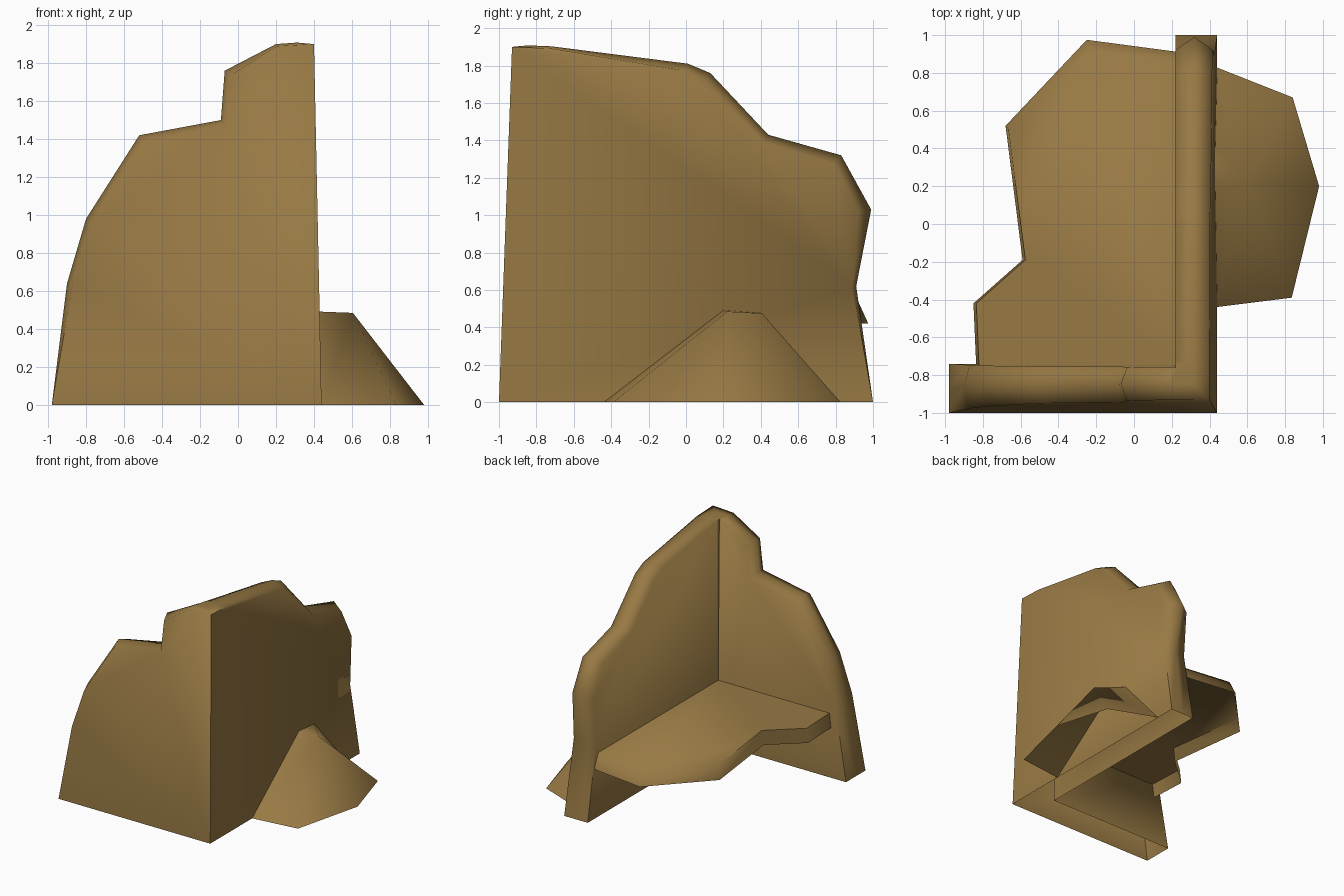
import bpy, bmesh, math
from mathutils import Vector

if "Cube" in bpy.data.objects:
    bpy.data.objects.remove(bpy.data.objects["Cube"])

stone = bpy.data.materials.new("weathered tan stone")
stone.diffuse_color = (0.31, 0.19, 0.057, 1)
stone.use_nodes = True
stone.node_tree.nodes["Principled BSDF"].inputs["Base Color"].default_value = stone.diffuse_color


def finish(bm, name, angle, open_faces):
    bmesh.ops.remove_doubles(bm, verts=bm.verts, dist=0.0005)
    bmesh.ops.recalc_face_normals(bm, faces=bm.faces)
    # the undersides are open shells
    bmesh.ops.delete(bm, geom=[f for f in open_faces if f.is_valid], context='FACES_ONLY')
    me = bpy.data.meshes.new(name)
    bm.to_mesh(me)
    bm.free()
    ob = bpy.data.objects.new(name, me)
    bpy.context.collection.objects.link(ob)
    me.materials.append(stone)
    bpy.ops.object.select_all(action='DESELECT')
    ob.select_set(True)
    bpy.context.view_layer.objects.active = ob
    bpy.ops.object.shade_smooth_by_angle(angle=math.radians(angle))
    return ob


# Leaning wall faces: t = 0 outside, 0.5 ridge, 1 inside
def wall_y(z, t):
    return (1 - t) * (-1 + 0.0367 * z) + t * (-0.74 - 0.0105 * z)


def wall_x(z, t):
    return (1 - t) * (0.44 - 0.021 * z) + t * 0.22


# One broken wall: profile (u, z, inset) from free foot to top, mitred at the corner
def wall(bm, profile, along_x):
    layers = []
    for t in (0, 0.5, 1):
        row = []
        for i, (u, z, d) in enumerate(profile):
            if 0 < i and t != 0.5 and d:
                a = Vector(profile[i - 1][:2])
                b = Vector(profile[min(i + 1, len(profile) - 1)][:2])
                p, q = Vector((u, z)) - a, b - Vector((u, z))
                tan = (p.normalized() + q.normalized()).normalized()
                u += tan.y * d * (1 if along_x else -1)
                z -= abs(tan.x) * d
            row.append((u, wall_y(z, t), z) if along_x else (wall_x(z, t), u, z))
        for z in (1.908 if t == 0.5 else 1.9, 0):   # shared corner column
            row.append((wall_x(z, t), wall_y(z, t), z))
        layers.append([bm.verts.new(c) for c in row])
    out, mid, inn = layers
    bm.faces.new(out)
    bm.faces.new(inn)
    for i in range(len(out) - 2):
        for a, b in ((out, mid), (mid, inn)):
            bm.faces.new((a[i], a[i + 1], b[i + 1], b[i]))
    return bm.faces.new((out[-1], out[0], mid[0], inn[0], inn[-1], mid[-1]))


bm = bmesh.new()
under = [
    wall(bm, [(-0.98, 0, 0), (-0.9, 0.64, 0.03), (-0.8, 0.98, 0.04), (-0.52, 1.42, 0.04),
              (-0.09, 1.5, 0.04), (-0.07, 1.76, 0.04), (0.2, 1.9, 0.012)], True),
    wall(bm, [(1.0, 0, 0), (0.91, 0.62, 0.02), (0.99, 1.03, 0.07), (0.83, 1.32, 0.06),
              (0.44, 1.43, 0.05), (0.13, 1.76, 0.05), (0.01, 1.81, 0.04),
              (-0.72, 1.903, 0.012)], False)]
finish(bm, "broken_corner_walls", 80, under)

# Broken upper floor slab between the walls, its far edge sloping
outline = [(0.24, 0.91), (-0.25, 0.975), (-0.68, 0.52), (-0.59, -0.19),
           (-0.85, -0.42), (-0.835, -0.76), (0.24, -0.76)]
bm = bmesh.new()
low = [bm.verts.new((x, y, 0.42)) for x, y in outline]
top = [bm.verts.new((x + (0.015 if x < 0 else 0),
                     y - (0.055 if y > 0.6 else 0.02 if y > 0.3 else 0), 0.54))
       for x, y in outline]
under = [bm.faces.new(low)]
bm.faces.new(top)
n = len(outline)
for i in range(n):
    bm.faces.new((low[i], low[(i + 1) % n], top[(i + 1) % n], top[i]))
finish(bm, "floor_slab", 75, under)

# Rubble heap leaning on the outside of the right wall
bm = bmesh.new()
base = [bm.verts.new((x, y, 0)) for x, y in
        ((0.435, -0.44), (0.835, -0.39), (0.98, 0.2), (0.84, 0.67), (0.435, 0.83))]
peak = bm.verts.new((0.605, 0.22, 0.485))
back_far = bm.verts.new((0.425, 0.41, 0.475))
back_near = bm.verts.new((0.425, 0.2, 0.492))
rim = base + [back_far, back_near]
for i in range(len(rim)):
    bm.faces.new((rim[i], rim[(i + 1) % len(rim)], peak))
under = [bm.faces.new(base), bm.faces.new((base[0], base[4], back_far, back_near))]
finish(bm, "rubble_heap", 65, under)
